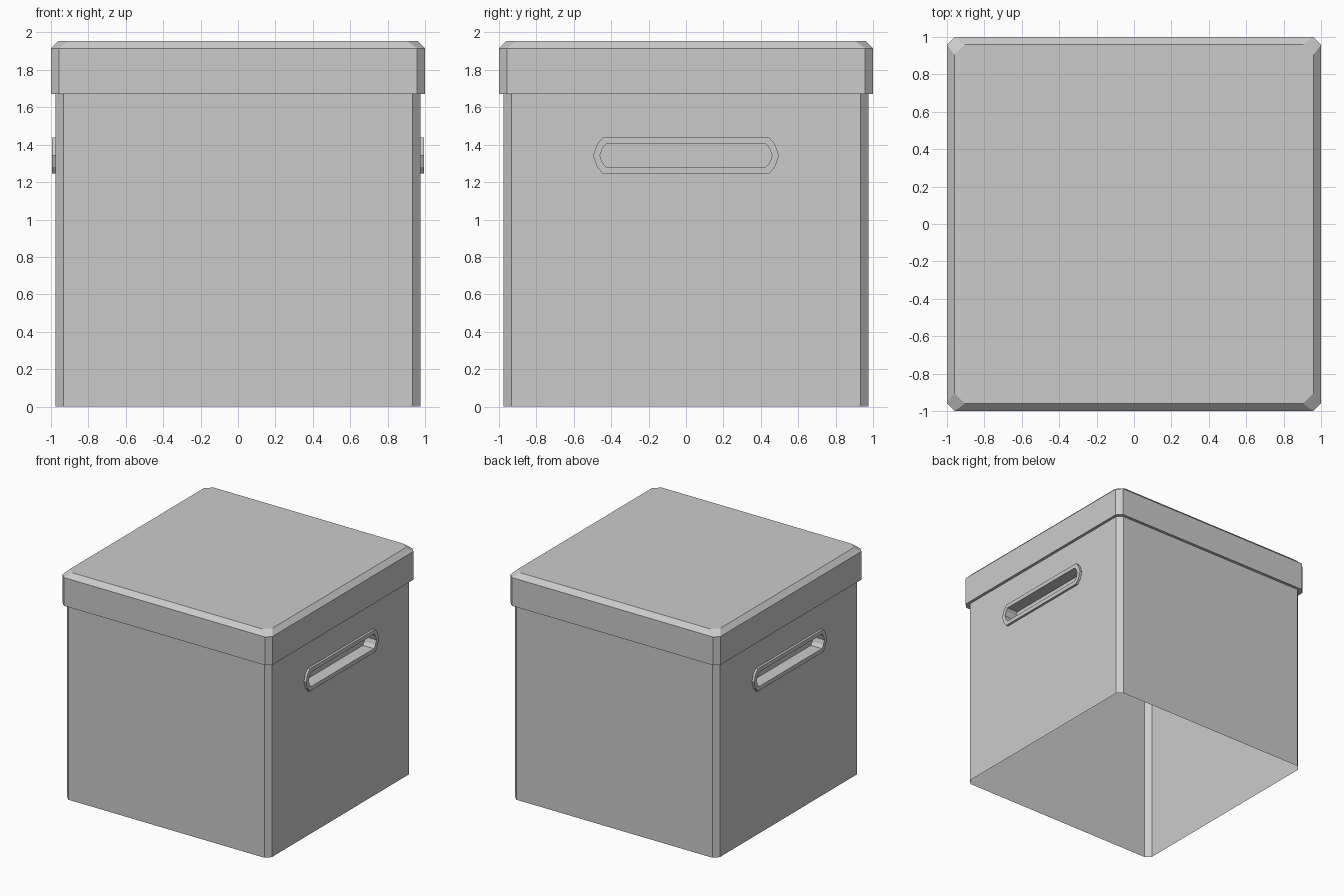
import bpy, bmesh

if "Cube" in bpy.data.objects:
    bpy.data.objects.remove(bpy.data.objects["Cube"])

BODY, BEVEL = 0.975, 0.042      # body half width and corner chamfer
RIM_Z = 1.672                   # underside of the lid
HZ = 1.342                      # handle centre height


def octagon(h, c, z):
    """Chamfered square ring, counter-clockwise."""
    k = h - c
    return [(h, -k, z), (h, k, z), (k, h, z), (-k, h, z),
            (-h, k, z), (-h, -k, z), (-k, -h, z), (k, -h, z)]


def slot(pts, x):
    """Slot outline from its quarter profile, starting at the +y tip."""
    up = pts + [(-y, z) for y, z in reversed(pts[1:])] + [(-pts[0][0], 0)]
    low = [(y, -z) for y, z in reversed(up[1:-1])]
    return [(x, y, HZ + z) for y, z in fix(up) + low]


def fix(up):
    return [p for i, p in enumerate(up) if p not in up[:i]]


def loft(bm, loops, cap=False):
    rings = [[bm.verts.new(p) for p in lp] for lp in loops]
    for a, b in zip(rings, rings[1:]):
        for i in range(len(a)):
            j = (i + 1) % len(a)
            bm.faces.new((a[i], a[j], b[j], b[i]))
    if cap:
        bm.faces.new(rings[-1])


def finish(bm, name, mirror=False, recalc=False):
    if recalc:
        bmesh.ops.recalc_face_normals(bm, faces=bm.faces)
    me = bpy.data.meshes.new(name)
    bm.to_mesh(me)
    bm.free()
    ob = bpy.data.objects.new(name, me)
    bpy.context.collection.objects.link(ob)
    if mirror:
        ob.modifiers.new("mirror", 'MIRROR').use_axis[0] = True
    return ob


outer = [(0.497, 0), (0.476, 0.06), (0.445, 0.097)]
inner = [(0.46, 0), (0.447, 0.038), (0.427, 0.062)]

# body: front and back walls with chamfered corners, open underneath
bm = bmesh.new()
bottom, top = octagon(BODY, BEVEL, 0), octagon(BODY, BEVEL, RIM_Z)
for i in (1, 2, 3, 5, 6, 7):
    j = (i + 1) % 8
    bm.faces.new([bm.verts.new(p) for p in (bottom[i], bottom[j], top[j], top[i])])
bmesh.ops.remove_doubles(bm, verts=bm.verts, dist=1e-5)
finish(bm, "box_body")

# side walls: two halves around the handle opening
bm = bmesh.new()
hole = slot(outer, BODY)
n = len(hole) // 2
w = BODY - BEVEL
upper = [(BODY, w, HZ), (BODY, w, RIM_Z), (BODY, -w, RIM_Z), (BODY, -w, HZ)]
lower = [(BODY, -w, HZ), (BODY, -w, 0), (BODY, w, 0), (BODY, w, HZ)]
bm.faces.new([bm.verts.new(p) for p in upper + hole[:n + 1][::-1]])
bm.faces.new([bm.verts.new(p) for p in lower + (hole[n:] + hole[:1])[::-1]])
bmesh.ops.remove_doubles(bm, verts=bm.verts, dist=1e-5)
finish(bm, "side_wall", mirror=True)

# handles: raised frame and recessed grip
bm = bmesh.new()
loft(bm, [slot(outer, BODY), slot(outer, 0.995), slot(inner, 0.995),
          slot(inner, 0.89)], cap=True)
finish(bm, "handle", mirror=True)

# lid: narrow underside rim, skirt, bevelled top
bm = bmesh.new()
loft(bm, [octagon(BODY, BEVEL, RIM_Z), octagon(1.0, 0.042, RIM_Z),
          octagon(1.0, 0.042, 1.915), octagon(0.96, 0.055, 1.955)], cap=True)
finish(bm, "lid")
